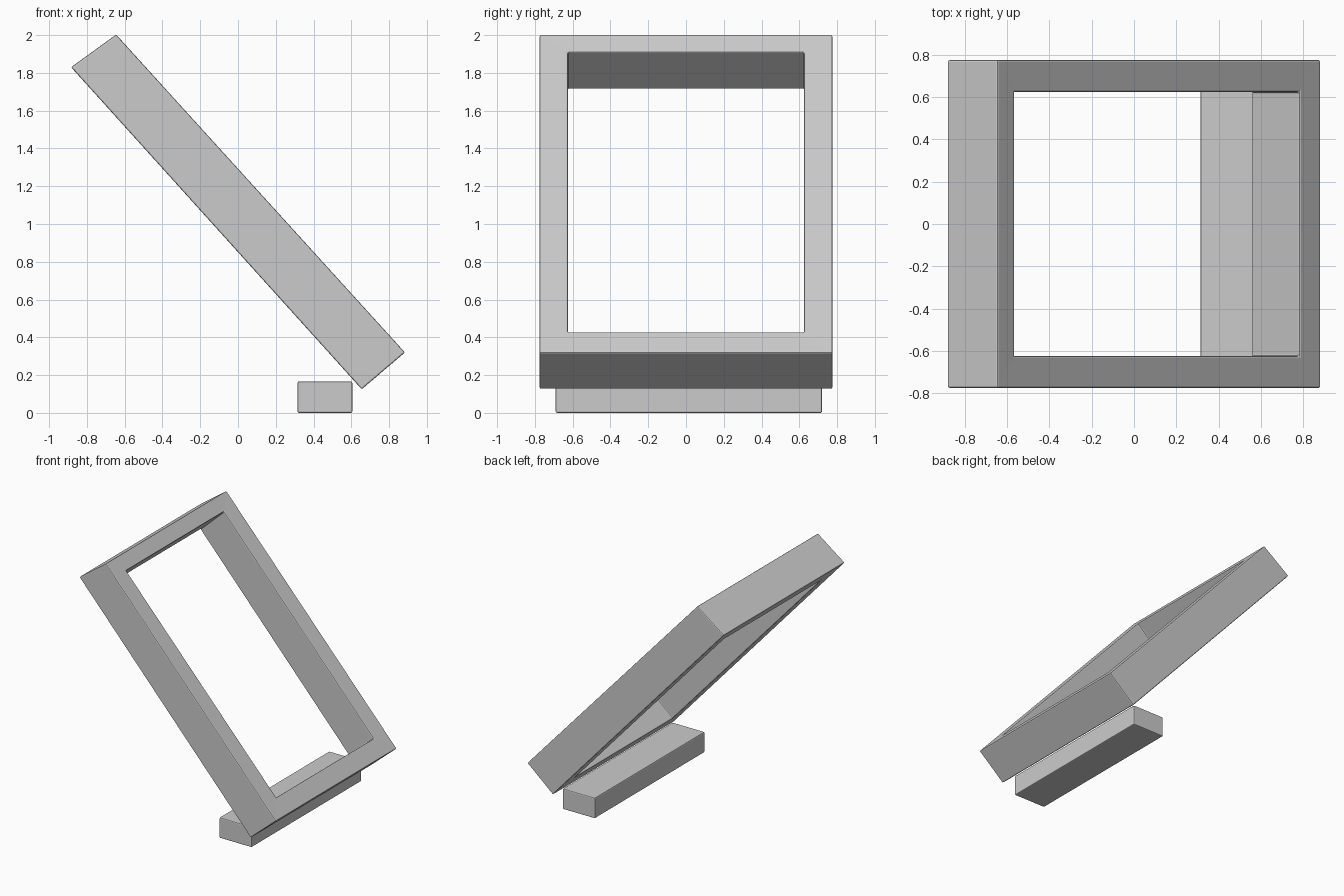
import bpy, bmesh

if "Cube" in bpy.data.objects:
    bpy.data.objects.remove(bpy.data.objects["Cube"])


def finish(name, bm, width):
    bmesh.ops.recalc_face_normals(bm, faces=bm.faces)
    mesh = bpy.data.meshes.new(name)
    bm.to_mesh(mesh)
    bm.free()
    ob = bpy.data.objects.new(name, mesh)
    bpy.context.collection.objects.link(ob)
    mod = ob.modifiers.new("edge_bevel", 'BEVEL')
    mod.width = width
    mod.segments = 2
    mod.limit_method = 'ANGLE'
    return ob


def ring(bm, top, bottom, half):
    # rectangular loop spanning two (x, z) points, mirrored in y
    pts = [(top, -half), (top, half), (bottom, half), (bottom, -half)]
    return [bm.verts.new((p[0], y, p[1])) for p, y in pts]


# Leaning open frame: outer and inner loops on the upper and lower faces
bm = bmesh.new()
loops = [
    ring(bm, (-0.645, 2.003), (0.884, 0.32), 0.775),
    ring(bm, (-0.884, 1.83), (0.655, 0.125), 0.775),
    ring(bm, (-0.777, 1.713), (0.557, 0.235), 0.625),
    ring(bm, (-0.565, 1.912), (0.783, 0.43), 0.625),
]
for k in range(4):
    a, b = loops[k], loops[(k + 1) % 4]
    for i in range(4):
        j = (i + 1) % 4
        bm.faces.new((a[i], a[j], b[j], b[i]))
finish("leaning_frame", bm, 0.008)

# Foot block under the lower edge
bm = bmesh.new()
bmesh.ops.create_cube(bm, size=1)
bmesh.ops.scale(bm, vec=(0.29, 1.41, 0.167), verts=bm.verts)
bmesh.ops.translate(bm, vec=(0.46, 0.015, 0.0835), verts=bm.verts)
finish("foot_block", bm, 0.008)
